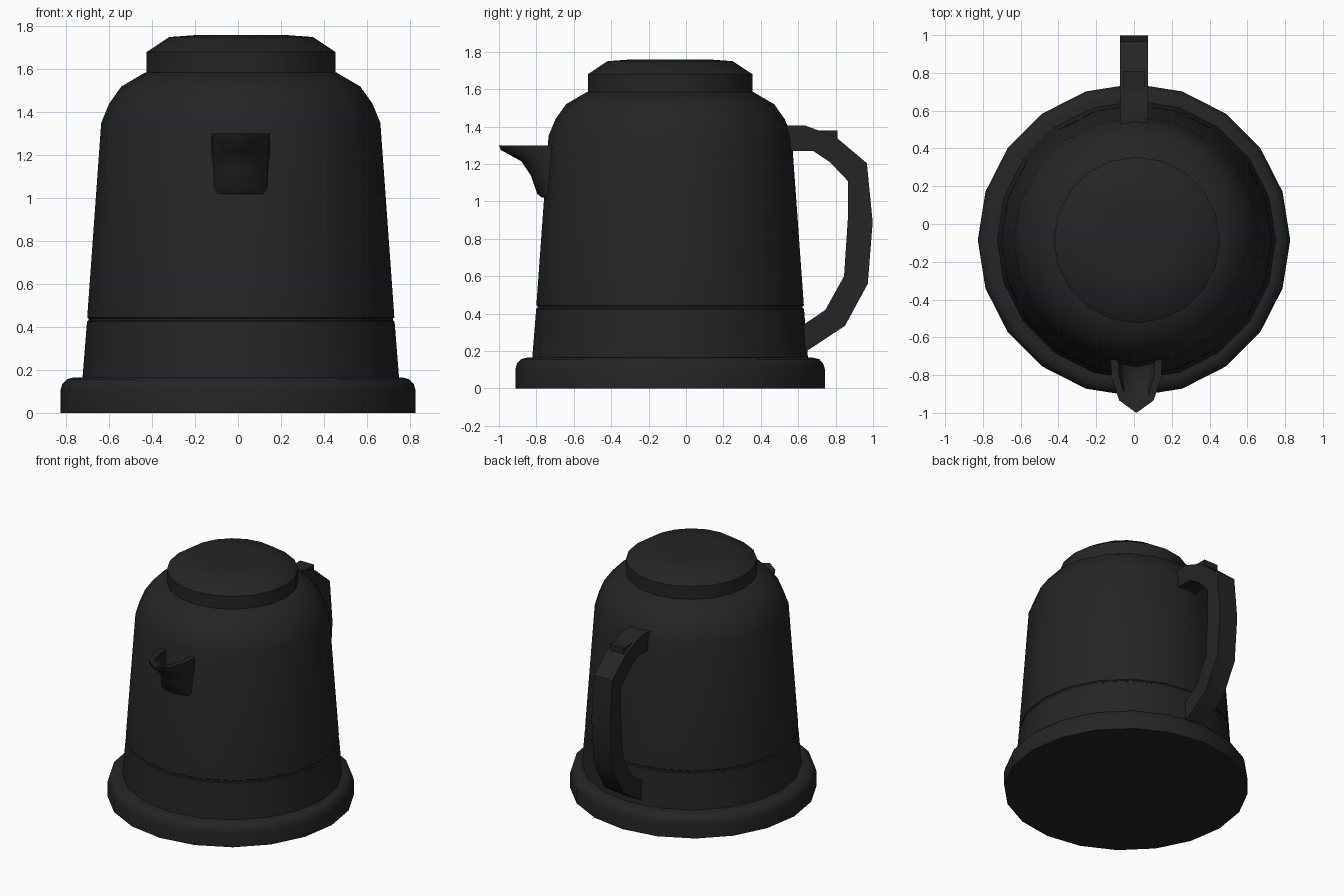
import bpy, bmesh, math

if "Cube" in bpy.data.objects:
    bpy.data.objects.remove(bpy.data.objects["Cube"])

CY = -0.085   # y of the pot axis
SEG = 20

mat = bpy.data.materials.new("black_plastic")
mat.diffuse_color = (0.018, 0.018, 0.018, 1)
mat.use_nodes = True
mat.node_tree.nodes["Principled BSDF"].inputs["Base Color"].default_value = mat.diffuse_color


def finish(name, bm, angle=35):
    bmesh.ops.recalc_face_normals(bm, faces=bm.faces[:])
    me = bpy.data.meshes.new(name)
    bm.to_mesh(me)
    bm.free()
    ob = bpy.data.objects.new(name, me)
    bpy.context.collection.objects.link(ob)
    me.materials.append(mat)
    bpy.ops.object.select_all(action='DESELECT')
    ob.select_set(True)
    bpy.context.view_layer.objects.active = ob
    bpy.ops.object.shade_smooth_by_angle(angle=math.radians(angle))
    return ob


def bridge(bm, a, b, closed=True):
    n = len(a)
    for i in range(n if closed else n - 1):
        j = (i + 1) % n
        bm.faces.new((a[i], a[j], b[j], b[i]))


def lathe(name, profile, cx):
    bm = bmesh.new()
    rings = []
    for r, z in profile:
        rings.append([bm.verts.new((cx + r * math.cos(2 * math.pi * i / SEG),
                                    CY + r * math.sin(2 * math.pi * i / SEG), z))
                      for i in range(SEG)])
    for a, b in zip(rings, rings[1:]):
        bridge(bm, a, b)
    bm.faces.new(rings[0])
    bm.faces.new(rings[-1])
    return finish(name, bm)


def slab(name, outer, inner, half):
    # strip between two side-view (y, z) outlines, extruded across x
    bm = bmesh.new()
    rows = [[bm.verts.new((x, y, z)) for y, z in line]
            for line, x in ((outer, -half), (outer, half), (inner, half), (inner, -half))]
    for k in range(4):
        bridge(bm, rows[k], rows[(k + 1) % 4], closed=False)
    for e in (0, -1):
        bm.faces.new([r[e] for r in rows])
    return finish(name, bm, 30)


# Base, body and lid
lathe("base", [(0.827, 0), (0.827, 0.105), (0.818, 0.135), (0.797, 0.157),
               (0.765, 0.165), (0.70, 0.165)], 0.0)
lathe("body", [(0.738, 0.15), (0.716, 0.425), (0.709, 0.43), (0.709, 0.44),
               (0.715, 0.445), (0.65, 1.35), (0.613, 1.44), (0.556, 1.52), (0.445, 1.585)], 0.013)
lathe("lid", [(0.44, 1.575), (0.44, 1.68), (0.335, 1.75), (0.20, 1.76)], 0.015)

# Handle with thumb rest
slab("handle",
     [(0.53, 1.405), (0.64, 1.405), (0.80, 1.345), (0.967, 1.205), (0.998, 0.89),
      (0.972, 0.56), (0.85, 0.335), (0.63, 0.19)],
     [(0.53, 1.27), (0.68, 1.27), (0.77, 1.21), (0.865, 1.11), (0.865, 0.90),
      (0.845, 0.60), (0.745, 0.42), (0.62, 0.335)], 0.075)
slab("thumb_rest", [(0.68, 1.38), (0.81, 1.38)], [(0.68, 1.34), (0.81, 1.32)], 0.057)

# Spout: open U-shaped channel, sections from bottom to top
shape = [(-1, 0), (-0.95, 0.38), (-0.66, 0.78), (0, 1), (0.66, 0.78), (0.95, 0.38), (1, 0)]


def section(bm, half, tip, z):
    return [bm.verts.new((0.013 + half * u, -0.70 + (tip + 0.70) * v, z)) for u, v in shape]


bm = bmesh.new()
outer = [section(bm, 0.130, t, z) if z < 1.2 else section(bm, 0.138, t, z)
         for t, z in ((-0.77, 1.02), (-0.795, 1.04), (-0.83, 1.14),
                      (-0.88, 1.215), (-0.99, 1.275), (-1.0, 1.30))]
inner = [section(bm, 0.098, t, z)
         for t, z in ((-0.745, 1.06), (-0.785, 1.14), (-0.835, 1.23), (-0.96, 1.30))]
for rows in (outer, inner):
    for a, b in zip(rows, rows[1:]):
        bridge(bm, a, b, closed=False)
bridge(bm, outer[-1], inner[-1], closed=False)
bm.faces.new(outer[0])
bm.faces.new(inner[0])
finish("spout", bm, 40)
